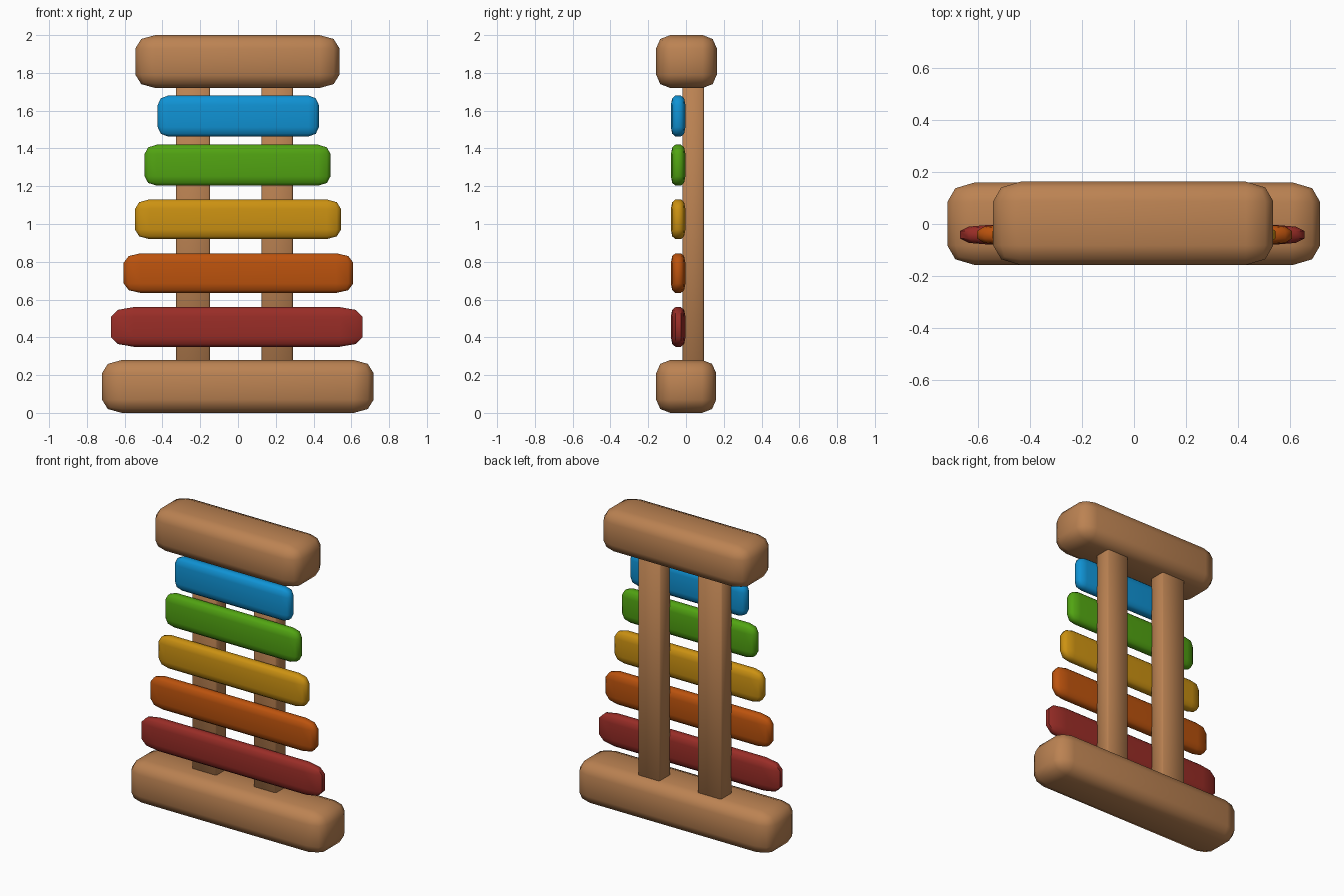
import bpy, bmesh, math
from mathutils import Vector

if "Cube" in bpy.data.objects:
    bpy.data.objects.remove(bpy.data.objects["Cube"])


def material(name, rgb):
    m = bpy.data.materials.new(name)
    m.diffuse_color = (*rgb, 1.0)
    m.use_nodes = True
    m.node_tree.nodes["Principled BSDF"].inputs["Base Color"].default_value = m.diffuse_color
    return m


wood = material("tan wood", (0.50, 0.225, 0.085))


def rounded_block(name, lo, hi, radius, mat, segments=2):
    """Box between two corners, edges rounded by a different radius per axis."""
    lo, hi, r = Vector(lo), Vector(hi), Vector(radius)
    centre, size = (lo + hi) / 2, hi - lo
    bm = bmesh.new()
    bmesh.ops.create_cube(bm, size=1)
    # bevel by one unit in radius-space, then stretch back to real size
    for v in bm.verts:
        v.co = Vector(v.co[i] * size[i] / r[i] for i in range(3))
    bmesh.ops.bevel(bm, geom=bm.edges[:], offset=1.0, offset_type='OFFSET',
                    segments=segments, profile=0.5, affect='EDGES')
    for v in bm.verts:
        v.co = Vector(v.co[i] * r[i] + centre[i] for i in range(3))
    bmesh.ops.recalc_face_normals(bm, faces=bm.faces[:])
    me = bpy.data.meshes.new(name)
    bm.to_mesh(me)
    bm.free()
    me.materials.append(mat)
    ob = bpy.data.objects.new(name, me)
    bpy.context.collection.objects.link(ob)
    bpy.ops.object.select_all(action='DESELECT')
    ob.select_set(True)
    bpy.context.view_layer.objects.active = ob
    bpy.ops.object.shade_smooth_by_angle(angle=math.radians(50))
    return ob


# Thick wooden end blocks
rounded_block("bottom_block", (-0.72, -0.158, 0.0), (0.718, 0.16, 0.28),
              (0.105, 0.075, 0.07), wood)
rounded_block("top_block", (-0.543, -0.158, 1.72), (0.537, 0.163, 2.0),
              (0.105, 0.075, 0.07), wood)

# Two upright posts behind the bars
for side, x0, x1 in (("left", -0.328, -0.148), ("right", 0.125, 0.29)):
    rounded_block(side + "_post", (x0, -0.018, 0.26), (x1, 0.095, 1.74),
                  (0.008, 0.008, 0.008), wood, 1)

# Coloured sounding bars: name, colour, x range, z range, end rounding
bars = (
    ("red", (0.32, 0.026, 0.020), -0.672, 0.658, 0.35, 0.56, 0.12),
    ("orange", (0.50, 0.085, 0.004), -0.605, 0.61, 0.635, 0.845, 0.09),
    ("yellow", (0.60, 0.285, 0.006), -0.545, 0.545, 0.92, 1.13, 0.075),
    ("green", (0.083, 0.37, 0.006), -0.495, 0.49, 1.203, 1.42, 0.065),
    ("blue", (0.005, 0.29, 0.66), -0.425, 0.428, 1.463, 1.68, 0.055),
)
for name, rgb, x0, x1, z0, z1, rx in bars:
    rounded_block(name + "_bar", (x0, -0.08, z0), (x1, -0.003, z1),
                  (rx, 0.024, 0.05), material(name, rgb))
